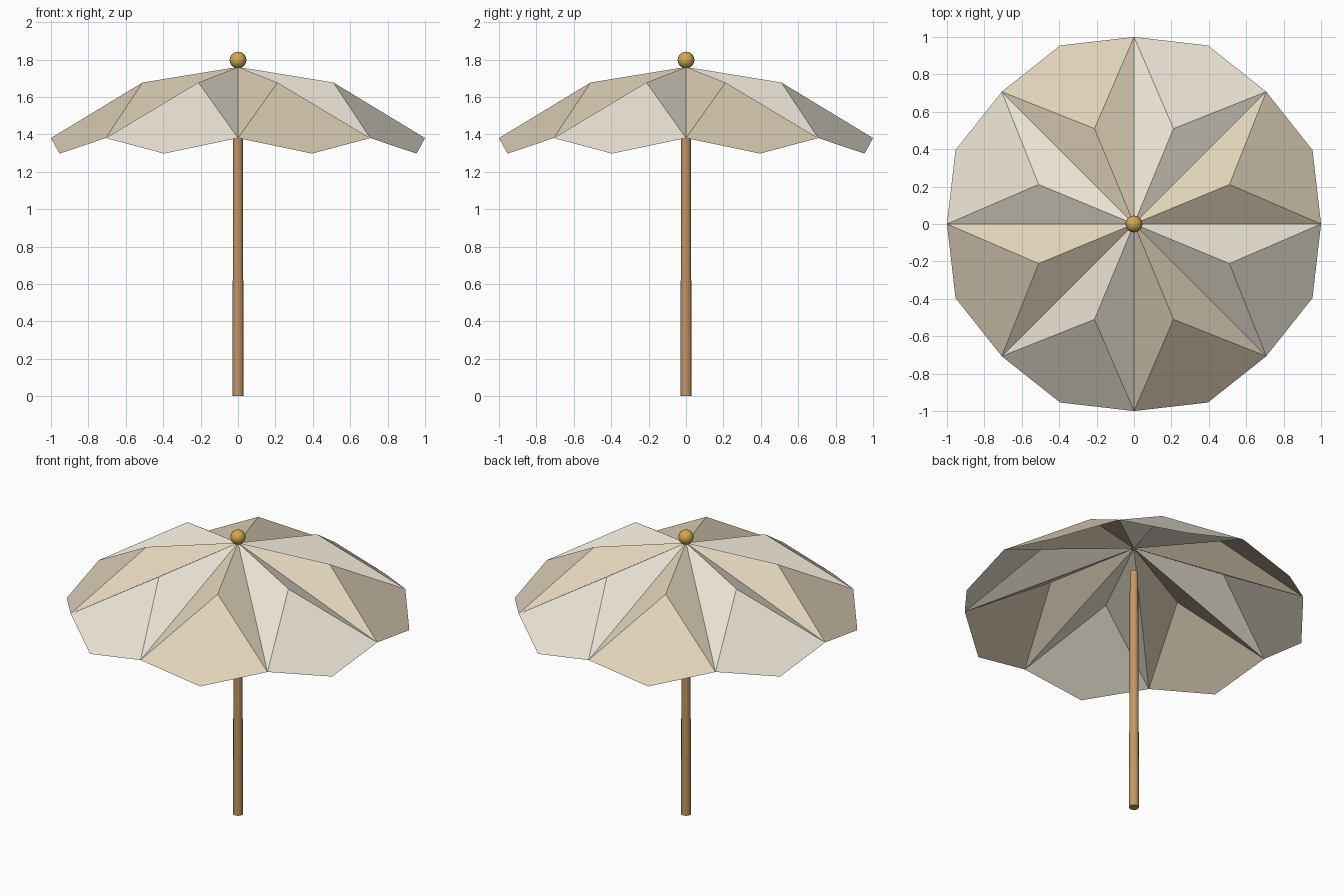
import bpy, bmesh, math

if "Cube" in bpy.data.objects:
    bpy.data.objects.remove(bpy.data.objects["Cube"])


def material(name, rgb):
    mat = bpy.data.materials.new(name)
    mat.diffuse_color = (*rgb, 1)
    mat.use_nodes = True
    mat.node_tree.nodes["Principled BSDF"].inputs["Base Color"].default_value = mat.diffuse_color
    return mat


def polar(radius, degrees, z):
    a = math.radians(degrees)
    return (radius * math.cos(a), radius * math.sin(a), z)


def finish(name, mat):
    obj = bpy.context.object
    obj.name = name
    obj.data.materials.append(mat)
    bpy.ops.object.shade_smooth_by_angle(angle=math.radians(50))


tan = material("tan_cloth", (0.74, 0.64, 0.48))
cream = material("cream_cloth", (0.85, 0.79, 0.68))
wood = material("wood", (0.55, 0.31, 0.13))
gold = material("gold", (0.66, 0.40, 0.08))

# Canopy: eight faceted panels, alternating colours, sharing rib edges
PANELS = 8
STEP = 360 / PANELS
bm = bmesh.new()
apex = bm.verts.new((0, 0, 1.76))
ribs = [bm.verts.new(polar(1.0, i * STEP, 1.38)) for i in range(PANELS)]
for i in range(PANELS):
    mid = (i + 0.5) * STEP
    crown = bm.verts.new(polar(0.552, mid, 1.677))   # raised fold of the panel
    rim = bm.verts.new(polar(1.033, mid, 1.297))     # drooping rim corner
    a, b = ribs[i], ribs[(i + 1) % PANELS]
    for loop in ((apex, a, crown), (apex, crown, b), (crown, a, rim, b)):
        bm.faces.new(loop).material_index = i % 2
mesh = bpy.data.meshes.new("canopy")
bm.to_mesh(mesh)
bm.free()
mesh.materials.append(tan)
mesh.materials.append(cream)
bpy.context.collection.objects.link(bpy.data.objects.new("canopy", mesh))

# Pole: slightly tapered, stopping just under the canopy
bpy.ops.mesh.primitive_cone_add(vertices=12, radius1=0.03, radius2=0.025,
                                depth=1.6, location=(0, 0, 0.8))
finish("pole", wood)

# Ball on top
bpy.ops.mesh.primitive_uv_sphere_add(segments=16, ring_count=10, radius=0.045,
                                     location=(0, 0, 1.797))
finish("top_ball", gold)
